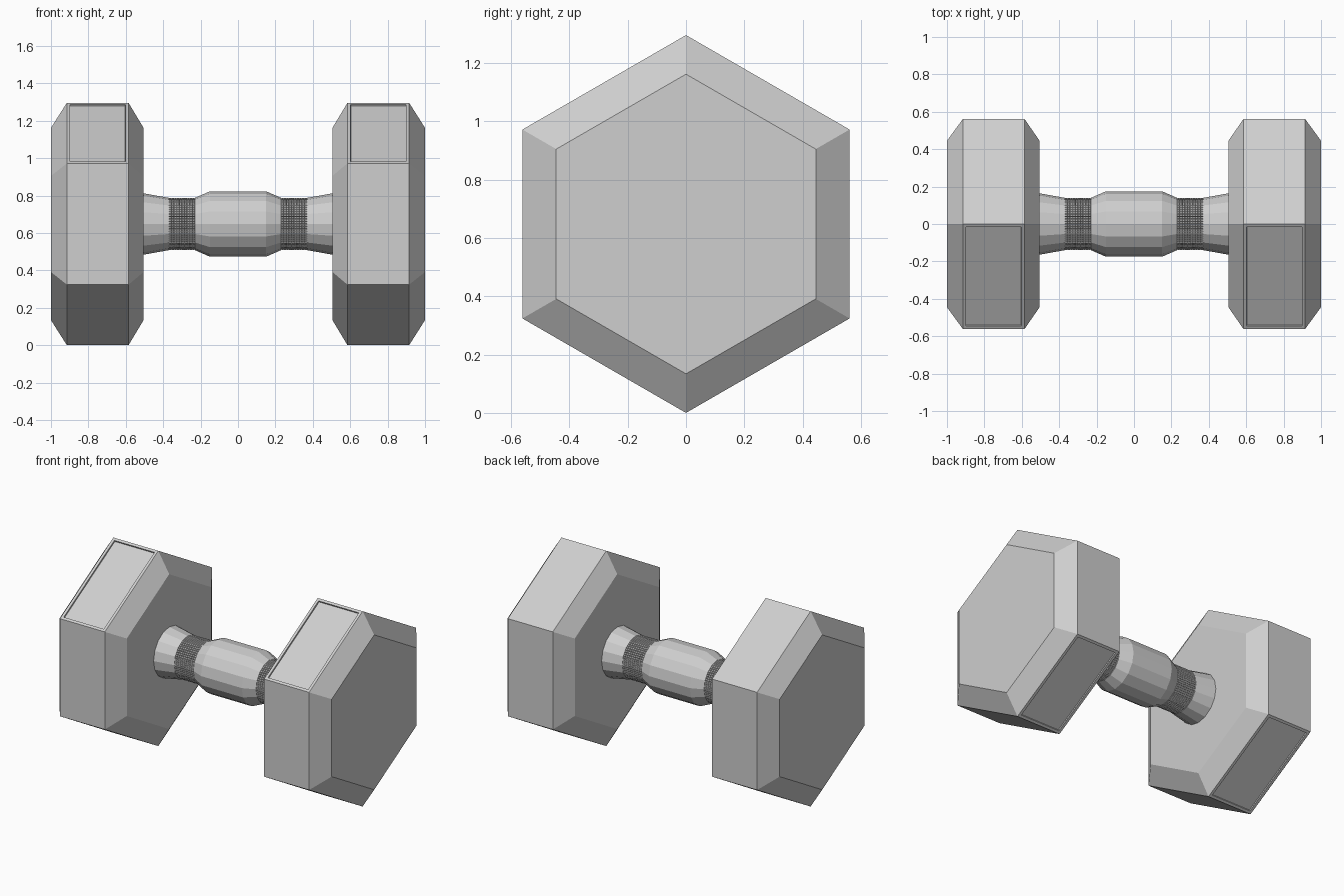
import bpy, bmesh
from math import sin, cos, pi
from mathutils import Vector

cube = bpy.data.objects.get("Cube")
if cube:
    bpy.data.objects.remove(cube)

CENTRE_Z = 0.648

steel = bpy.data.materials.new("light grey steel")
steel.use_nodes = True
GREY = (0.62, 0.62, 0.62, 1)
steel.diffuse_color = GREY
steel.node_tree.nodes["Principled BSDF"].inputs["Base Color"].default_value = GREY


def ring(bm, x, radius, sides, cuts=1):
    """Polygon around the x axis, each side split into equal cuts."""
    corners = [Vector((x, radius * sin(2 * pi * i / sides),
                       CENTRE_Z + radius * cos(2 * pi * i / sides)))
               for i in range(sides)]
    return [bm.verts.new(a.lerp(corners[(i + 1) % sides], c / cuts))
            for i, a in enumerate(corners) for c in range(cuts)]


def loft(profile, sides, cuts=1, capped=True):
    """Skin a list of (x, radius) stations."""
    bm = bmesh.new()
    rings = [ring(bm, x, r, sides, cuts) for x, r in profile]
    n = sides * cuts
    for a, b in zip(rings, rings[1:]):
        for i in range(n):
            j = (i + 1) % n
            bm.faces.new((a[i], a[j], b[j], b[i]))
    if capped:
        bm.faces.new(rings[0])
        bm.faces.new(rings[-1])
        bmesh.ops.recalc_face_normals(bm, faces=bm.faces)
    else:
        for f in bm.faces:
            f.normal_update()
            out = f.calc_center_median() - Vector((0, 0, CENTRE_Z))
            out.x = 0
            if f.normal.dot(out) < 0:
                f.normal_flip()
    bm.normal_update()
    return bm


def finish(bm, name):
    mesh = bpy.data.meshes.new(name)
    bm.to_mesh(mesh)
    bm.free()
    mesh.materials.append(steel)
    bpy.context.collection.objects.link(bpy.data.objects.new(name, mesh))


for side, label in ((1, "left"), (-1, "right")):
    # Hexagonal weight with chamfered rims
    bm = loft([(side * x, r) for x, r in
               ((0.505, 0.514), (0.585, 0.648), (0.915, 0.648), (1.0, 0.514))], 6)
    # Recessed panels on the upper front and lower back faces
    panels = [f for f in bm.faces
              if abs(f.normal.x) < 0.01 and f.normal.y * f.normal.z < -0.2]
    bmesh.ops.inset_individual(bm, faces=panels, thickness=0.025)
    bmesh.ops.inset_individual(bm, faces=panels, thickness=0.0005, depth=-0.01)
    finish(bm, label + "_weight")

    # Knurled grip band made of small raised pads
    steps = 10
    bm = loft([(side * (0.23 + 0.14 * i / steps), 0.135) for i in range(steps + 1)],
              16, cuts=4, capped=False)
    bmesh.ops.inset_individual(bm, faces=bm.faces[:], thickness=0.003, depth=0.005)
    finish(bm, label + "_knurled_band")

# Faceted handle, swollen in the middle and flared at both ends
half = [(0.15, 0.175), (0.23, 0.14), (0.23, 0.133),
        (0.37, 0.133), (0.37, 0.14), (0.51, 0.165)]
finish(loft([(-x, r) for x, r in reversed(half)] + half, 16), "handle")
